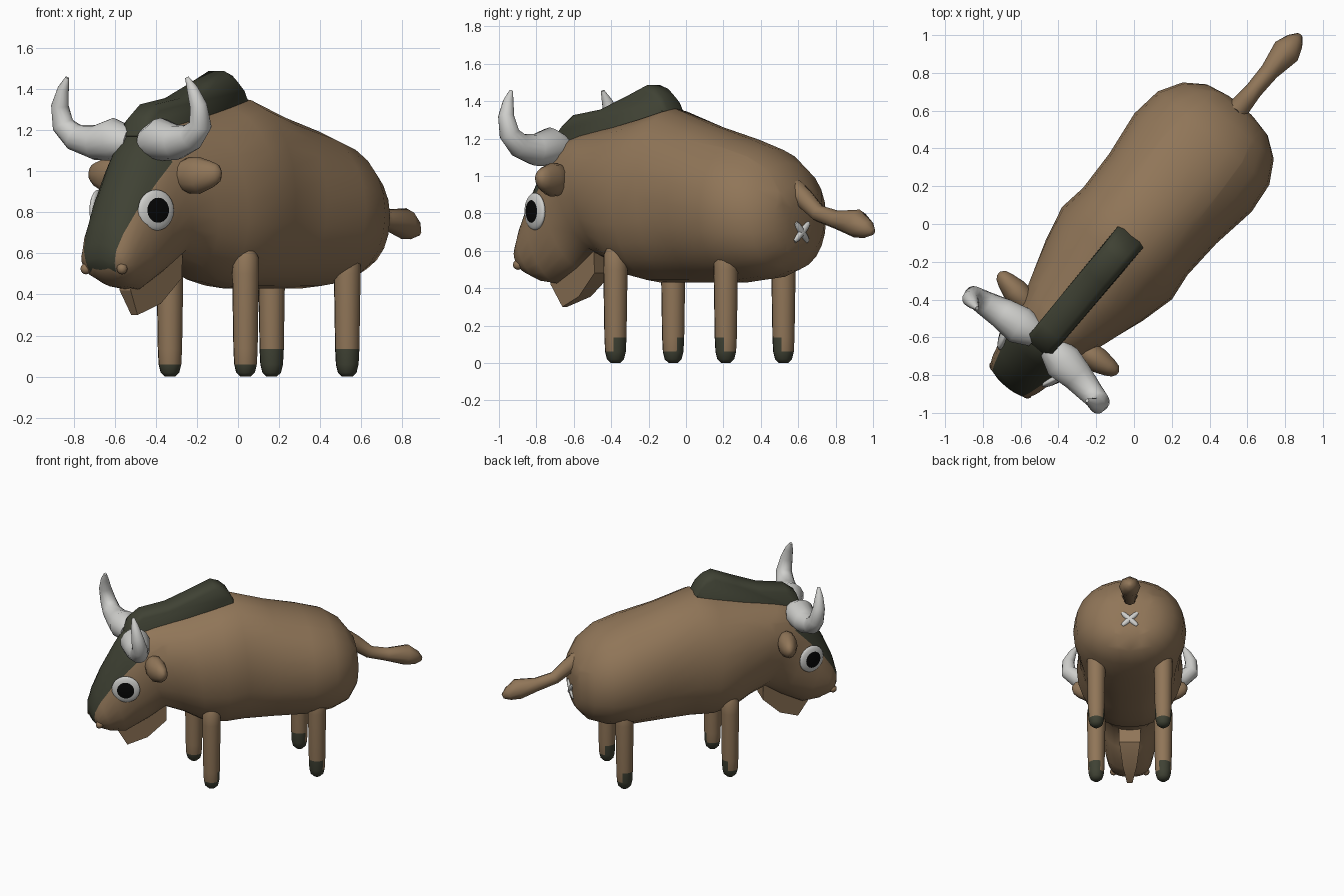
import bpy, bmesh, math
from mathutils import Vector, Matrix

cube = bpy.data.objects.get("Cube")
if cube:
    bpy.data.objects.remove(cube, do_unlink=True)

# The animal is built facing -y, then turned to its standing direction
PLACE = Matrix.Translation((0.023, -0.02, 0)) @ Matrix.Rotation(math.radians(-40), 4, 'Z')


def material(name, rgb):
    m = bpy.data.materials.new(name)
    m.use_nodes = True
    m.diffuse_color = (*rgb, 1)
    bsdf = m.node_tree.nodes["Principled BSDF"]
    bsdf.inputs["Base Color"].default_value = (*rgb, 1)
    bsdf.inputs["Roughness"].default_value = 0.8
    return m


BROWN = material("brown_hide", (0.28, 0.18, 0.098))
DARK = material("dark_hair", (0.05, 0.054, 0.034))
HORN = material("pale_horn", (0.62, 0.62, 0.6))
BLACK = material("pupil_black", (0.002, 0.002, 0.002))


def finish(name, bm, mats, rule=None, angle=50):
    """Colour faces by rule, place the mesh and shade it."""
    bmesh.ops.recalc_face_normals(bm, faces=bm.faces[:])
    for f in bm.faces:
        f.material_index = rule(f.calc_center_median(), f.normal) if rule else 0
    bm.transform(PLACE)
    mesh = bpy.data.meshes.new(name)
    bm.to_mesh(mesh)
    bm.free()
    for m in mats:
        mesh.materials.append(m)
    ob = bpy.data.objects.new(name, mesh)
    bpy.context.collection.objects.link(ob)
    bpy.ops.object.select_all(action='DESELECT')
    ob.select_set(True)
    bpy.context.view_layer.objects.active = ob
    bpy.ops.object.shade_smooth_by_angle(angle=math.radians(angle))


def loft(rings):
    """Skin a list of rings of points and close both ends."""
    bm = bmesh.new()
    rows = [[bm.verts.new(p) for p in ring] for ring in rings]
    n = len(rows[0])
    for a, b in zip(rows, rows[1:]):
        for i in range(n):
            j = (i + 1) % n
            bm.faces.new((a[i], a[j], b[j], b[i]))
    bm.faces.new(rows[0])
    bm.faces.new(rows[-1])
    return bm


def tube(path, ref, sides=12, flat=1.0):
    """Rings of given radius (x, y, z, r) along a path."""
    pts = [Vector(p[:3]) for p in path]
    rings = []
    for i, p in enumerate(pts):
        d = (pts[min(i + 1, len(pts) - 1)] - pts[max(i - 1, 0)]).normalized()
        u = d.cross(Vector(ref)).normalized()
        v = u.cross(d)
        r = path[i][3]
        turns = [2 * math.pi * k / sides for k in range(sides)]
        rings.append([p + u * r * math.cos(t) + v * r * flat * math.sin(t) for t in turns])
    return loft(rings)


def prism(profile, drop):
    """Side profile (y, z, half width) filled out to both sides, sides lowered by drop."""
    slices = ((-1, drop), (-0.6, 0), (0.6, 0), (1, drop))
    return loft([[(sx * w, y, z - d) for y, z, w in profile] for sx, d in slices])


# Body and head: spine point (y, z), belly point (y, z), half width
stations = [
    (0.845, 0.88, 0.83, 0.64, 0.10), (0.82, 0.96, 0.81, 0.57, 0.21),
    (0.74, 1.07, 0.74, 0.49, 0.315), (0.62, 1.15, 0.62, 0.45, 0.385),
    (0.45, 1.205, 0.45, 0.43, 0.405), (0.20, 1.275, 0.20, 0.43, 0.37),
    (-0.05, 1.36, 0.0, 0.43, 0.36), (-0.20, 1.32, -0.15, 0.43, 0.38),
    (-0.42, 1.27, -0.30, 0.46, 0.335), (-0.65, 1.23, -0.42, 0.53, 0.275),
    (-0.82, 1.19, -0.55, 0.58, 0.22), (-0.90, 1.08, -0.68, 0.50, 0.20),
    (-1.0, 0.90, -0.84, 0.42, 0.18), (-1.065, 0.75, -0.95, 0.435, 0.157),
    (-1.09, 0.65, -1.03, 0.47, 0.134), (-1.095, 0.58, -1.075, 0.52, 0.07)]


def body_ring(ty, tz, by, bz, w, sides=24):
    top, low = Vector((0, ty, tz)), Vector((0, by, bz))
    mid, half = (top + low) / 2, (top - low) / 2
    ring = []
    for k in range(sides):
        t = 2 * math.pi * k / sides
        s, c = math.sin(t), math.cos(t)
        power = 0.97 if c > 0 else 0.9
        ring.append(mid + half * math.copysign(abs(c) ** power, c)
                    + Vector((w * math.copysign(abs(s) ** power, s), 0, 0)))
    return ring


def in_blaze(c, n):
    facing = n.dot(Vector((0, -0.8, 0.6)))
    strip = facing > 0.25 and abs(c.x) < 0.1 + 0.2 * (c.z - 0.6)
    brow = facing > 0 and c.z > 1.03
    return int(c.y < -0.74 and c.z > 0.51 and (strip or brow))


body = loft([body_ring(*s) for s in stations])
for sx in (1, -1):  # cut the edges of the dark blaze
    bmesh.ops.bisect_plane(body, geom=body.verts[:] + body.edges[:] + body.faces[:],
                           plane_co=(sx * 0.1, 0, 0.6), plane_no=(sx, 0, -0.2))
finish("body", body, [BROWN, DARK], in_blaze, 60)

# Mane along the neck and beard under the chin
finish("mane", prism([(-0.05, 1.345, 0.088), (-0.09, 1.42, 0.087), (-0.14, 1.465, 0.085),
                      (-0.20, 1.487, 0.083), (-0.35, 1.425, 0.083), (-0.53, 1.355, 0.083),
                      (-0.72, 1.325, 0.08), (-0.80, 1.265, 0.08), (-0.835, 1.17, 0.08),
                      (-0.6, 1.1, 0.09), (-0.2, 1.2, 0.09)], 0.03), [DARK], angle=60)
finish("beard", prism([(-0.89, 0.47, 0.04), (-0.89, 0.42, 0.035), (-0.82, 0.30, 0.02),
                       (-0.68, 0.355, 0.05), (-0.55, 0.48, 0.075), (-0.55, 0.62, 0.08),
                       (-0.75, 0.62, 0.06)], 0), [BROWN], angle=30)

# Tail
finish("tail", tube([(0, 0.78, 0.93, 0.06), (0, 0.85, 0.88, 0.055), (0, 0.95, 0.80, 0.046),
                     (0, 1.08, 0.765, 0.05), (0, 1.22, 0.745, 0.077),
                     (0, 1.29, 0.715, 0.05), (0, 1.33, 0.70, 0.018)],
                    (1, 0, 0), 8), [BROWN], angle=60)

# Crossed mark under the tail
for sx, name in ((1, "rump_cross_a"), (-1, "rump_cross_b")):
    ends = [(t * sx * 0.055, 0.83 + t * 0.004, 0.70 + t * 0.05, r)
            for t, r in ((-1, 0.012), (-0.7, 0.019), (0, 0.022), (0.7, 0.019), (1, 0.012))]
    finish(name, tube(ends, (0, 1, 0), 8), [HORN])

for sx, side in ((1, "left"), (-1, "right")):
    # Horn
    horn = [(0.06, -0.78, 1.14, 0.075), (0.15, -0.80, 1.155, 0.105), (0.26, -0.81, 1.14, 0.085),
            (0.37, -0.83, 1.165, 0.066), (0.437, -0.84, 1.225, 0.055), (0.44, -0.86, 1.32, 0.043),
            (0.41, -0.87, 1.40, 0.028), (0.38, -0.875, 1.455, 0.01)]
    finish(side + "_horn", tube([(sx * x, y, z, r) for x, y, z, r in horn], (0, 1, 0), 14),
           [HORN], angle=60)

    # Ear
    ear = [(0.17, -0.69, 0.98, 0.065), (0.23, -0.68, 0.98, 0.088), (0.29, -0.675, 0.98, 0.09),
           (0.36, -0.665, 0.985, 0.065), (0.395, -0.66, 0.99, 0.045), (0.412, -0.66, 0.99, 0.015)]
    finish(side + "_ear", tube([(sx * x, y, z, r) for x, y, z, r in ear], (0, 1, 0), 12, 0.75),
           [BROWN], angle=60)

    # Eye: flattened ball with a black middle
    centre = Vector((sx * 0.183, -0.875, 0.81))
    look = Vector((sx * 0.94, -0.34, 0)).normalized()
    eye = bmesh.new()
    bmesh.ops.create_uvsphere(eye, u_segments=24, v_segments=24, radius=0.1)
    eye.transform(Matrix.Translation(centre) @ look.to_track_quat('Z', 'Y').to_matrix().to_4x4()
                  @ Matrix.Diagonal((1, 1, 0.28, 1)))

    def pupil(c, n):
        out = (c - centre).dot(look)
        return int(out > 0 and (c - centre - look * out).length < 0.064)

    finish(side + "_eye", eye, [HORN, BLACK], pupil, 60)

    # Nostril
    nostril = bmesh.new()
    bmesh.ops.create_uvsphere(nostril, u_segments=10, v_segments=8, radius=0.027)
    nostril.transform(Matrix.Translation((sx * 0.115, -1.05, 0.525)))
    finish(side + "_nostril", nostril, [BROWN])

    # Legs with dark hooves, taller on the side facing the other pair
    for y, pair in ((-0.265, "front"), (0.505, "rear")):
        leg = [(sx * 0.24, y, z, r) for z, r in
               ((0.0, 0.025), (0.02, 0.046), (0.06, 0.056), (0.135, 0.06),
                (0.5, 0.066), (0.58, 0.064), (0.62, 0.045))]

        def hoof(c, n):
            tall = n.y > 0.5 and n.x * sx > -0.3 if pair == "front" else n.y < 0.3
            return int(c.z < (0.13 if tall else 0.06))

        finish(pair + "_" + side + "_leg", tube(leg, (0, 1, 0), 12), [BROWN, DARK], hoof)
